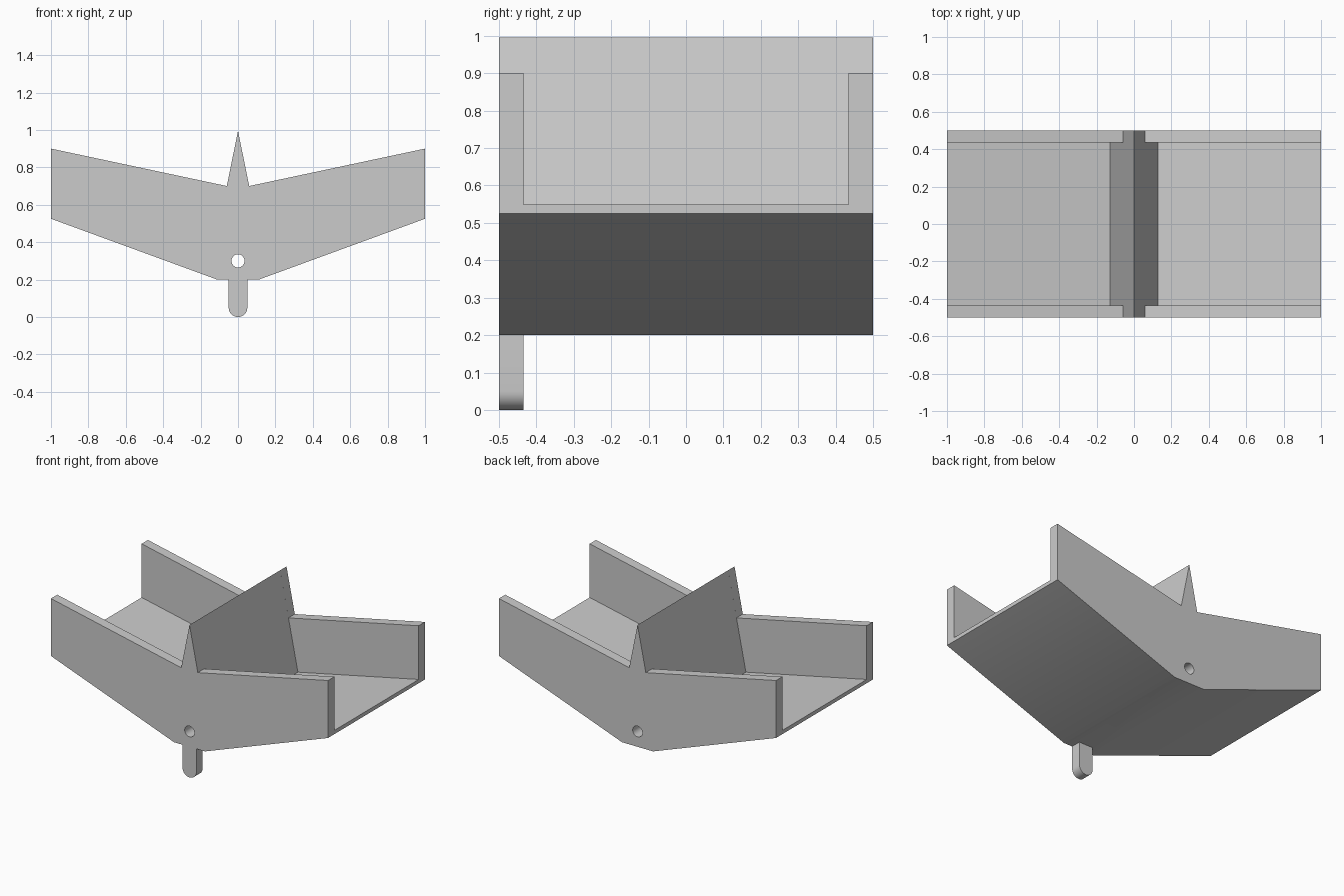
import bpy
import bmesh
import math

if "Cube" in bpy.data.objects:
    bpy.data.objects.remove(bpy.data.objects["Cube"], do_unlink=True)

grey = bpy.data.materials.new("light_grey")
grey.use_nodes = True
COLOUR = (0.6, 0.6, 0.6, 1)
grey.diffuse_color = COLOUR
grey.node_tree.nodes["Principled BSDF"].inputs["Base Color"].default_value = COLOUR

DEPTH = 0.5      # half length along y
INNER = 0.435    # inside face of the end walls


def prism(name, outline, y0, y1):
    """Extrude an (x, z) outline from y0 to y1."""
    bm = bmesh.new()
    face = bm.faces.new([bm.verts.new((x, y0, z)) for x, z in outline])
    grown = bmesh.ops.extrude_face_region(bm, geom=[face])["geom"]
    verts = [v for v in grown if isinstance(v, bmesh.types.BMVert)]
    bmesh.ops.translate(bm, verts=verts, vec=(0, y1 - y0, 0))
    bmesh.ops.recalc_face_normals(bm, faces=bm.faces)
    mesh = bpy.data.meshes.new(name)
    bm.to_mesh(mesh)
    bm.free()
    mesh.materials.append(grey)
    obj = bpy.data.objects.new(name, mesh)
    bpy.context.collection.objects.link(obj)
    return obj


def arc(radius, z, start, end, steps):
    angles = [start + (end - start) * i / steps for i in range(steps + 1)]
    return [(radius * math.cos(a), z + radius * math.sin(a)) for a in angles]


def combine(target, tool, operation):
    """Apply a boolean and discard the helper."""
    tool.hide_render = True
    mod = target.modifiers.new(operation.lower(), "BOOLEAN")
    mod.operation, mod.object, mod.solver = operation, tool, "EXACT"
    bpy.context.view_layer.objects.active = target
    bpy.ops.object.modifier_apply(modifier=mod.name)
    bpy.data.objects.remove(tool, do_unlink=True)


# Winged body with a central ridge
half = [(0.06, 0.70), (1, 0.90), (1, 0.525), (0.112, 0.20)]
outline = [(0, 0.995)] + half + [(-x, z) for x, z in reversed(half)]
body = prism("trough_body", outline, -DEPTH, DEPTH)

# Sloping channels on both sides of the ridge, leaving the end walls
channel = [(0.128, 0.364), (1.1, 0.571), (1.1, 1.1), (-0.0214, 1.1)]
for side in (1, -1):
    cutter = prism("channel_cutter", [(0.0, 0.995), (0.128, 0.364), (1.1, 0.571), (1.1, 1.1), (0.0, 1.1)]
                   if side == 1 else
                   [(0.0, 0.995), (-0.128, 0.364), (-1.1, 0.571), (-1.1, 1.1), (0.0, 1.1)],
                   -INNER, INNER)
    combine(body, cutter, "DIFFERENCE")

# Rounded tab under the front wall
tab = prism("front_tab", [(0.05, 0.25)] + arc(0.05, 0.05, 0, -math.pi, 16) + [(-0.05, 0.25)],
            -DEPTH, -INNER)
combine(body, tab, "UNION")

# Bore running through the whole length
bore = prism("bore_cutter", arc(0.035, 0.30, 0, math.tau, 32)[:-1], -0.6, 0.6)
combine(body, bore, "DIFFERENCE")

bpy.ops.object.select_all(action="DESELECT")
body.select_set(True)
bpy.context.view_layer.objects.active = body
bpy.ops.object.shade_smooth_by_angle(angle=math.radians(25))
